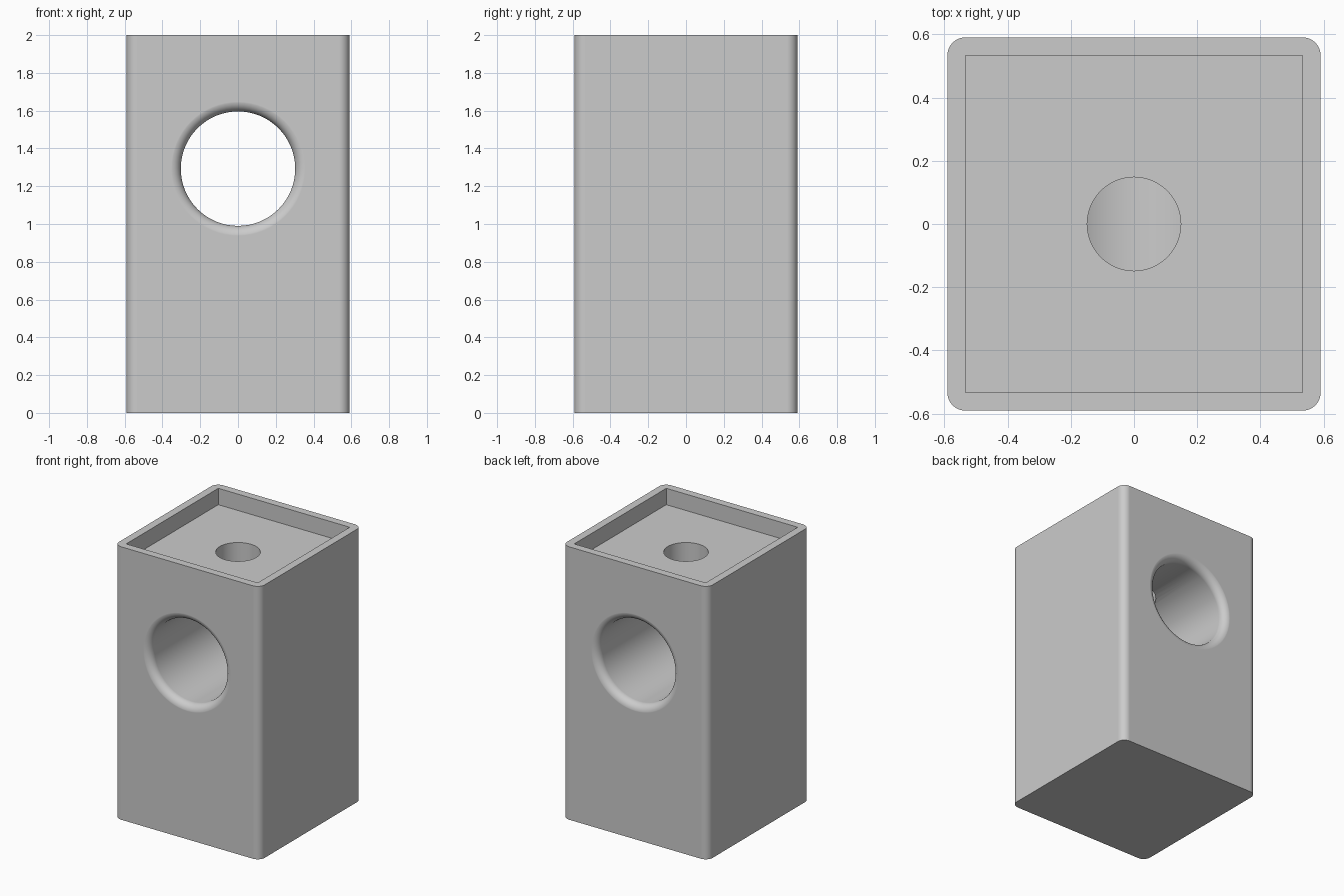
import bpy, bmesh, math
from mathutils import Matrix

cube = bpy.data.objects.get("Cube")
if cube:
    bpy.data.objects.remove(cube, do_unlink=True)

HALF, HEIGHT = 0.59, 2.0
FILLET = 0.056
RECESS_HALF, RECESS_FLOOR = 0.533, 1.88
TUNNEL_R, TUNNEL_Z = 0.303, 1.293
SHAFT_R = 0.148

grey = bpy.data.materials.new("light_grey")
grey.use_nodes = True
colour = (0.6, 0.6, 0.6, 1)
grey.diffuse_color = colour
grey.node_tree.nodes["Principled BSDF"].inputs["Base Color"].default_value = colour


def make_object(name, bm):
    bmesh.ops.recalc_face_normals(bm, faces=bm.faces)
    mesh = bpy.data.meshes.new(name)
    bm.to_mesh(mesh)
    bm.free()
    mesh.materials.append(grey)
    obj = bpy.data.objects.new(name, mesh)
    bpy.context.collection.objects.link(obj)
    return obj


def box(half, z0, z1):
    bm = bmesh.new()
    bmesh.ops.create_cube(bm, size=1, matrix=Matrix.Translation((0, 0, (z0 + z1) / 2))
                          @ Matrix.Diagonal((2 * half, 2 * half, z1 - z0, 1)))
    return bm


def lathe(profile, segments, matrix):
    """Closed solid of revolution about z from (radius, height) pairs."""
    bm = bmesh.new()
    rings = [[bm.verts.new((r * math.cos(a), r * math.sin(a), h))
              for a in (math.tau * i / segments for i in range(segments))]
             for r, h in profile]
    for low, high in zip(rings, rings[1:]):
        for i in range(segments):
            j = (i + 1) % segments
            bm.faces.new((low[i], low[j], high[j], high[i]))
    bm.faces.new(rings[0][::-1])
    bm.faces.new(rings[-1])
    bm.transform(matrix)
    return bm


# Square column with rounded upright corners
bm = box(HALF, 0, HEIGHT)
upright = [e for e in bm.edges if abs(e.verts[0].co.z - e.verts[1].co.z) > 1]
bmesh.ops.bevel(bm, geom=upright, offset=FILLET, segments=8, profile=0.5, affect='EDGES')
column = make_object("column", bm)

# Tunnel cutter, flared at both mouths
steps = 8
flare = []
for i in range(steps + 1):
    a = math.pi / 2 * i / steps
    flare.append((TUNNEL_R + FILLET * (1 - math.cos(a)),
                  HALF + 0.0004 - FILLET * (1 - math.sin(a))))
flare.append((TUNNEL_R + FILLET, HALF + 0.05))
profile = [(r, -h) for r, h in reversed(flare)] + flare
turn = Matrix.Translation((0, 0, TUNNEL_Z)) @ Matrix.Rotation(math.pi / 2, 4, 'X')

cutters = [
    make_object("tunnel_cutter", lathe(profile, 64, turn)),
    make_object("recess_cutter", box(RECESS_HALF, RECESS_FLOOR, HEIGHT + 0.1)),
    # Shaft from the recess floor down into the tunnel
    make_object("shaft_cutter", lathe([(SHAFT_R, TUNNEL_Z), (SHAFT_R, HEIGHT + 0.05)],
                                      64, Matrix.Identity(4))),
]

bpy.ops.object.select_all(action='DESELECT')
column.select_set(True)
bpy.context.view_layer.objects.active = column
for cutter in cutters:
    cutter.hide_render = True
    mod = column.modifiers.new(cutter.name, 'BOOLEAN')
    mod.operation = 'DIFFERENCE'
    mod.solver = 'EXACT'
    mod.object = cutter
    bpy.ops.object.modifier_apply(modifier=mod.name)
    bpy.data.objects.remove(cutter, do_unlink=True)

# Smooth fillets, flat walls
bpy.ops.object.shade_smooth_by_angle(angle=math.radians(30))
weighted = column.modifiers.new("weighted_normals", 'WEIGHTED_NORMAL')
weighted.keep_sharp = True
